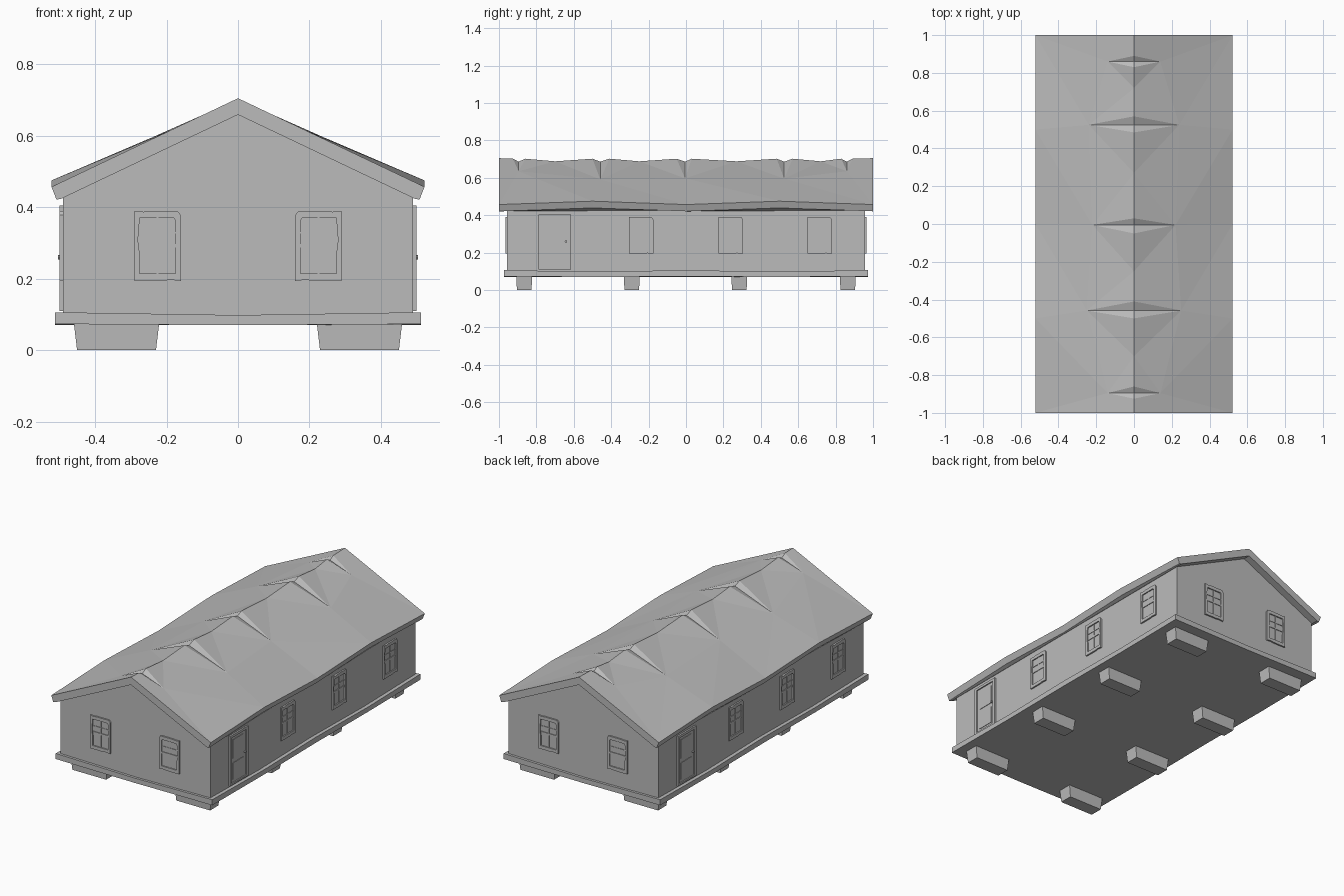
import bpy, bmesh, math
from mathutils import Matrix, Vector
from mathutils.geometry import delaunay_2d_cdt

if "Cube" in bpy.data.objects:
    bpy.data.objects.remove(bpy.data.objects["Cube"])

GREY = (0.5, 0.5, 0.5, 1)
plaster = bpy.data.materials.new("plain grey")
plaster.diffuse_color = GREY
plaster.use_nodes = True
plaster.node_tree.nodes["Principled BSDF"].inputs["Base Color"].default_value = GREY


def finish(name, bm, matrix=Matrix()):
    """Turn a bmesh into a flat shaded object."""
    bmesh.ops.remove_doubles(bm, verts=bm.verts, dist=1e-5)
    bmesh.ops.transform(bm, matrix=matrix, verts=bm.verts)
    bmesh.ops.recalc_face_normals(bm, faces=bm.faces)
    mesh = bpy.data.meshes.new(name)
    bm.to_mesh(mesh)
    bm.free()
    mesh.materials.append(plaster)
    obj = bpy.data.objects.new(name, mesh)
    bpy.context.collection.objects.link(obj)
    return obj


def face(bm, points):
    return bm.faces.new([bm.verts.new(p) for p in points])


def prism(bm, points, offset):
    """Extrude a flat outline along an offset."""
    f = face(bm, points)
    out = bmesh.ops.extrude_face_region(bm, geom=[f], use_keep_orig=True)
    moved = [v for v in out["geom"] if isinstance(v, bmesh.types.BMVert)]
    bmesh.ops.translate(bm, vec=offset, verts=moved)


def box(bm, u0, u1, v0, v1, depth):
    """A plate standing out of a wall towards local -y."""
    prism(bm, [(u0, 0, v0), (u1, 0, v0), (u1, 0, v1), (u0, 0, v1)], (0, -depth, 0))


def on_wall(side, u, z, flip=False):
    """Matrix for a wall: 0 front, 1 left, 2 back, 3 right."""
    out = 0.49 if side % 2 else 0.957
    m = Matrix.Rotation(side * math.pi / 2, 4, "Z") @ Matrix.Translation((u, -out, z))
    return m @ Matrix.Diagonal((-1 if flip else 1, 1, 1, 1))


# Footings, tapering downwards
for i, y in enumerate((-0.865, -0.29, 0.285, 0.865)):
    for side in (-1, 1):
        bm = bmesh.new()
        bmesh.ops.create_cube(bm, size=1)
        for v in bm.verts:
            taper = 1 if v.co.z > 0 else 0.92
            v.co = (v.co.x * 0.24 * taper + side * 0.34, v.co.y * 0.085 * taper + y,
                    0.08 if v.co.z > 0 else 0)
        finish(f"footing_{i + 1}_{'left' if side > 0 else 'right'}", bm)

# Sagging floor slab
bm = bmesh.new()
bmesh.ops.create_grid(bm, x_segments=2, y_segments=4, size=1)
for v in bm.verts:
    sag = 0.008 if abs(v.co.x) < 0.1 or abs(abs(v.co.y) - 0.5) < 0.1 else 0
    v.co = (v.co.x * 0.512, v.co.y * 0.972, 0.106 - sag)
out = bmesh.ops.extrude_face_region(bm, geom=bm.faces[:], use_keep_orig=True)
for v in out["geom"]:
    if isinstance(v, bmesh.types.BMVert):
        v.co.z = 0.073 - (0.106 - v.co.z) * 0.4
finish("floor_slab", bm)

# Gabled walls
bm = bmesh.new()
profile = [(-0.49, 0.09), (0.49, 0.09), (0.49, 0.432), (0, 0.663), (-0.49, 0.432)]
prism(bm, [(x, -0.957, z) for x, z in profile], (0, 1.914, 0))
finish("walls", bm)

# Warped roof: a wavy eave, and a ridge with creased dents
HALF = 0.522
EAVE = [(y / 2, 0.475 if y % 2 else 0.457) for y in range(-2, 3)]


def eave_z(y):
    return 0.457 + 0.018 * (1 - abs(abs(y) - 0.5) * 2)


top = [(HALF, y, z) for y, z in EAVE]
top += [(0, y, 0.705) for y in (-1, 1)]
top += [(0, y, 0.688) for y in (-0.7, -0.25, 0.27, 0.72)]
creases = []
# Each dent: low edge, valley, high edge along the ridge, and its reach down the slope
for low, valley, high, reach in ((-0.925, -0.895, -0.86, 0.14), (-0.5, -0.458, -0.41, 0.25),
                                 (-0.05, -0.005, 0.03, 0.22), (0.485, 0.525, 0.57, 0.24),
                                 (0.83, 0.86, 0.89, 0.14)):
    n = len(top)
    tip_z = 0.699 + (eave_z(valley) - 0.699) * reach / HALF
    top += [(0, low, 0.702), (0, valley, 0.686), (0, high, 0.702), (reach, valley, tip_z)]
    creases += [(n + k, n + 3) for k in range(3)]

flat, _, tris, origin, _, _ = delaunay_2d_cdt(
    [Vector(p[:2]) for p in top], creases, [], 0, 1e-5)
bm = bmesh.new()
for side in (-1, 1):
    # Upper surface
    for tri in tris:
        face(bm, [(side * top[origin[i][0]][0],) + top[origin[i][0]][1:] for i in tri])
    # Fascia, soffit and underside
    rows = [[(side * HALF, y, z), (side * 0.508, y, z - 0.036),
             (side * 0.494, y, 0.424), (0, y, 0.659)] for y, z in EAVE]
    for a, b in zip(rows, rows[1:]):
        for k in range(3):
            face(bm, [a[k], a[k + 1], b[k + 1], b[k]])
    # Gable ends
    for row in (rows[0], rows[-1]):
        face(bm, [(0, row[0][1], 0.705)] + row)
finish("roof", bm)


def window(name, side, u, flip=False):
    """Chipped frame around a recessed, barred pane."""
    m = on_wall(side, u, 0.292, flip)
    outer = [(-1, -1), (0.3, -1), (0.5, -0.97), (1, -1), (1, 0.88), (0.85, 1),
             (-0.4, 1), (-0.6, 0.97), (-1, 1), (-1, 0.3), (-1, -0.2)]
    inner = [(-1, -1), (0.3, -1), (0.5, -1), (1, -1), (1, 0.9), (0.9, 1),
             (-0.4, 1), (-0.6, 1), (-1, 1), (-1.1, 0.2), (-1, -0.3)]
    bm = bmesh.new()
    for k in range(len(outer)):
        j = (k + 1) % len(outer)
        ring = [(outer[i][0] * 0.065, 0, outer[i][1] * 0.098) for i in (k, j)]
        ring += [(inner[i][0] * 0.05, 0, inner[i][1] * 0.078) for i in (j, k)]
        prism(bm, ring, (0, -0.009, 0))
    finish(name + "_frame", bm, m)
    bm = bmesh.new()
    box(bm, -0.056, 0.056, -0.08, 0.08, 0.002)
    finish(name + "_pane", bm, m)
    bm = bmesh.new()
    box(bm, -0.05, 0.05, -0.005, 0.005, 0.006)
    box(bm, -0.003, 0.003, -0.078, 0.078, 0.005)
    box(bm, -0.05, 0.05, 0.034, 0.039, 0.005)
    finish(name + "_bars", bm, m)


def door(name, side, u):
    """Framed door with two raised panels and a knob."""
    m = on_wall(side, u, 0.11)
    bm = bmesh.new()
    for a, b, c, d in ((-0.086, -0.07, 0, 0.295), (0.07, 0.086, 0, 0.295),
                       (-0.07, 0.07, 0.28, 0.295), (-0.07, 0.07, 0, 0.01)):
        box(bm, a, b, c, d, 0.009)
    finish(name + "_frame", bm, m)
    bm = bmesh.new()
    box(bm, -0.07, 0.07, 0.01, 0.28, 0.002)
    box(bm, -0.05, 0.05, 0.025, 0.125, 0.005)
    box(bm, -0.05, 0.05, 0.15, 0.262, 0.005)
    finish(name + "_leaf", bm, m)
    bm = bmesh.new()
    bmesh.ops.create_cone(bm, cap_ends=True, segments=8, radius1=0.005, radius2=0.007, depth=0.012,
                          matrix=Matrix.Translation((0.06, -0.008, 0.15))
                          @ Matrix.Rotation(math.pi / 2, 4, "X"))
    finish(name + "_knob", bm, m)


# Openings: gable pairs, then a door and three windows on each long wall
for side, label in ((0, "front"), (2, "back")):
    window(label + "_window_a", side, -0.225)
    window(label + "_window_b", side, 0.225, True)
for side, label in ((1, "left"), (3, "right")):
    door(label + "_door", side, -0.702)
    for i, u in enumerate((-0.24, 0.24, 0.715)):
        window(f"{label}_window_{i + 1}", side, u)
